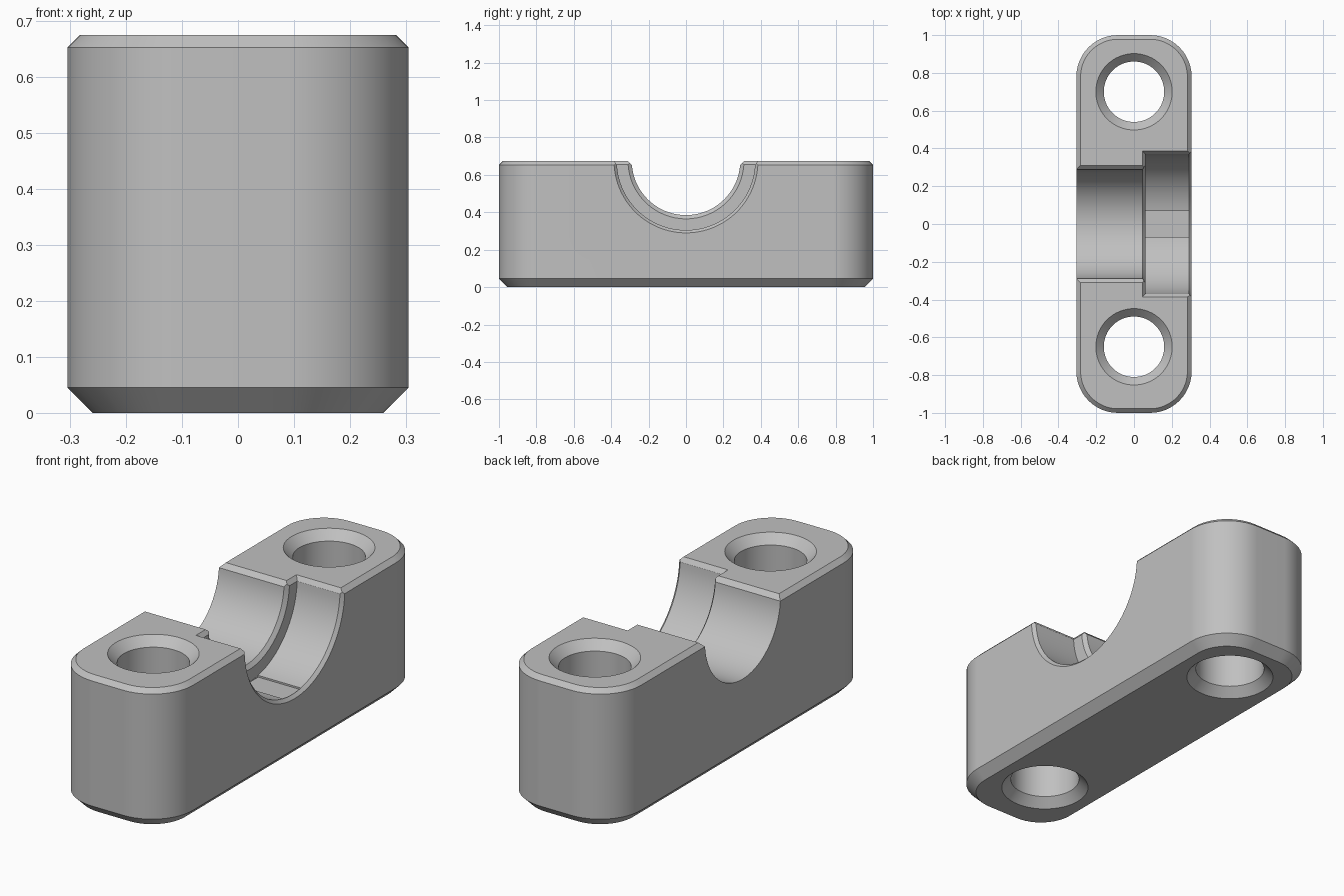
import bpy, bmesh
from math import sin, cos, pi, radians
from mathutils import Matrix, Vector

cube = bpy.data.objects.get("Cube")
if cube:
    bpy.data.objects.remove(cube, do_unlink=True)

HALF_X, HALF_Y, HEIGHT = 0.305, 1.0, 0.675
CORNER = 0.22
BASE_BEVEL, TOP_BEVEL = 0.045, 0.022

grey = bpy.data.materials.new("plain grey")
grey.use_nodes = True
colour = (0.53, 0.53, 0.53, 1)
grey.diffuse_color = colour
grey.node_tree.nodes["Principled BSDF"].inputs["Base Color"].default_value = colour


def loft(name, rings):
    """Closed solid through a stack of equal-length rings."""
    bm = bmesh.new()
    loops = [[bm.verts.new(p) for p in ring] for ring in rings]
    for a, b in zip(loops, loops[1:]):
        for i in range(len(a)):
            j = (i + 1) % len(a)
            bm.faces.new((a[i], a[j], b[j], b[i]))
    bm.faces.new(loops[0][::-1])
    bm.faces.new(loops[-1])
    bmesh.ops.recalc_face_normals(bm, faces=bm.faces)
    mesh = bpy.data.meshes.new(name)
    bm.to_mesh(mesh)
    bm.free()
    mesh.materials.append(grey)
    obj = bpy.data.objects.new(name, mesh)
    bpy.context.collection.objects.link(obj)
    return obj


def rounded_ring(inset, z, steps=12):
    r = CORNER - inset
    ring = []
    for k, (sx, sy) in enumerate([(1, 1), (-1, 1), (-1, -1), (1, -1)]):
        for i in range(steps + 1):
            a = (k + i / steps) * pi / 2
            ring.append((sx * (HALF_X - CORNER) + r * cos(a),
                         sy * (HALF_Y - CORNER) + r * sin(a), z))
    return ring


def rect_ring(x0, x1, half_y, z):
    return [(x0, -half_y, z), (x1, -half_y, z), (x1, half_y, z), (x0, half_y, z)]


def turned(name, profile, matrix, sides=64):
    """Solid of revolution from (height, radius) pairs."""
    return loft(name, [[matrix @ Vector((r * cos(2 * pi * i / sides),
                                         r * sin(2 * pi * i / sides), h))
                        for i in range(sides)] for h, r in profile])


# Rounded block with bevelled base and top
block = loft("clamp_block", [
    rounded_ring(BASE_BEVEL, 0), rounded_ring(0, BASE_BEVEL),
    rounded_ring(0, HEIGHT - TOP_BEVEL), rounded_ring(TOP_BEVEL, HEIGHT)])

# Stepped half-round saddle running along x
along_x = Matrix.Translation((0, 0, HEIGHT)) @ Matrix.Rotation(pi / 2, 4, 'Y')
cutters = [turned("saddle_cutter", [
    (-0.4, 0.29), (0.045, 0.29), (0.06, 0.31), (0.06, 0.37),
    (0.29, 0.37), (0.305, 0.385), (0.4, 0.48)], along_x, 96)]

# Sloped lips where the saddle meets the top
low, high, rise = HEIGHT - TOP_BEVEL, HEIGHT + TOP_BEVEL, 2 * TOP_BEVEL
cutters.append(loft("narrow_lip_cutter", [
    rect_ring(-0.4, 0.055, 0.289, low),
    rect_ring(-0.4, 0.055, 0.289 + rise, high)]))
cutters.append(loft("wide_lip_cutter", [
    rect_ring(0.061, 0.4, 0.369, low),
    rect_ring(0.061 - 0.034, 0.4, 0.369 + 0.034, high)]))

# Shallow flat at the bottom of the wide seat
cutters.append(loft("flat_cutter", [
    rect_ring(0.061, 0.29, 0.068, 0.303), rect_ring(0.061, 0.29, 0.068, 0.4)]))

# Bolt holes, flared at both ends
for y in (0.70, -0.65):
    cutters.append(turned("bolt_hole_cutter", [
        (-0.01, 0.212), (0.043, 0.16), (HEIGHT - 0.043, 0.16),
        (HEIGHT + 0.01, 0.212)], Matrix.Translation((0, y, 0))))

bpy.ops.object.select_all(action='DESELECT')
block.select_set(True)
bpy.context.view_layer.objects.active = block
for cutter in cutters:
    cutter.hide_render = True
    mod = block.modifiers.new("cut", 'BOOLEAN')
    mod.operation = 'DIFFERENCE'
    mod.solver = 'EXACT'
    mod.object = cutter
    bpy.ops.object.modifier_apply(modifier=mod.name)
    bpy.data.objects.remove(cutter, do_unlink=True)

bpy.ops.object.shade_smooth_by_angle(angle=radians(30))
block.modifiers.new("even_shading", 'WEIGHTED_NORMAL').keep_sharp = True
